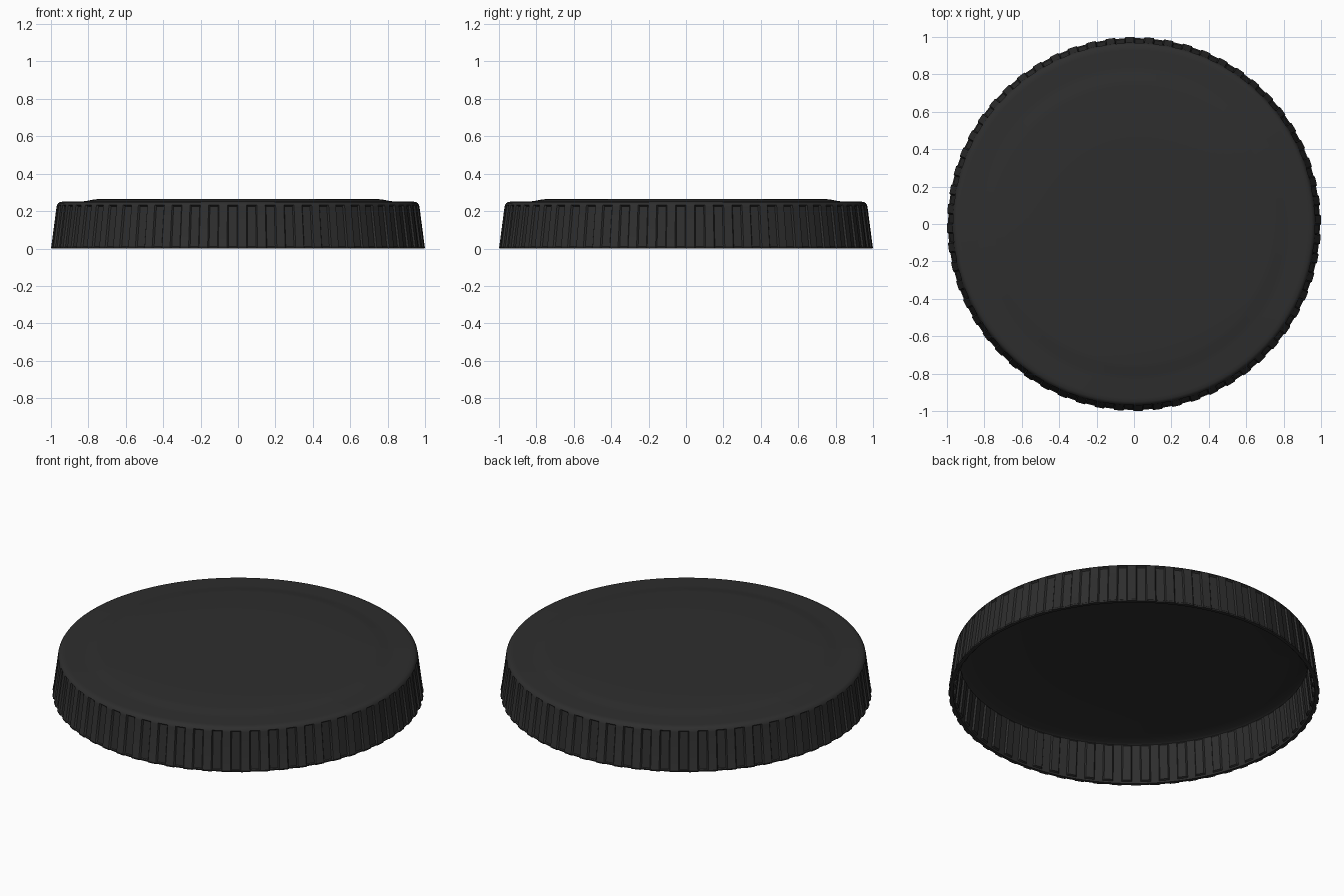
import bpy, bmesh, math

if "Cube" in bpy.data.objects:
    bpy.data.objects.remove(bpy.data.objects["Cube"])

RIBS = 60          # grip ribs around the skirt
STEPS = 4          # points per rib: two on the rib, two in the groove
N = RIBS * STEPS
DEPTH = 0.010      # groove depth

# Cross-section from outer top centre, over the rim, to the inner ceiling:
# radius, height, groove amount (positive cuts the outside, negative the inside)
profile = [
    (0.40, 0.265, 0), (0.74, 0.265, 0), (0.77, 0.262, 0), (0.81, 0.254, 0),
    (0.84, 0.251, 0), (0.93, 0.251, 0), (0.950, 0.249, 0), (0.961, 0.243, 0),
    (0.968, 0.232, 0), (0.970, 0.225, 1), (0.998, 0.012, 1),
    (1.000, 0.008, 0.6), (0.998, 0.0, 0.6),
    (0.975, 0.0, 0), (0.973, 0.010, 0),
    (0.972, 0.014, 1), (0.951, 0.212, 1),
    (0.948, 0.222, 0), (0.935, 0.230, 0), (0.84, 0.231, 0),
    (0.75, 0.244, 0), (0.40, 0.245, 0),
]

plastic = bpy.data.materials.new("black plastic")
plastic.diffuse_color = (0.027, 0.027, 0.027, 1)
plastic.use_nodes = True
plastic.node_tree.nodes["Principled BSDF"].inputs["Base Color"].default_value = plastic.diffuse_color

bm = bmesh.new()
rings = []
for r, z, groove in profile:
    ring = []
    for i in range(N):
        k = i % STEPS
        # slim shoulders give each rib a steep side
        a = 2 * math.pi * (i // STEPS + (0.0, 0.44, 0.5, 0.94)[k]) / RIBS
        rr = r - (DEPTH * groove if k >= 2 else 0)
        ring.append(bm.verts.new((rr * math.cos(a), rr * math.sin(a), z)))
    rings.append(ring)

# Skin between neighbouring rings
for lo, hi in zip(rings, rings[1:]):
    for i in range(N):
        j = (i + 1) % N
        bm.faces.new((lo[i], hi[i], hi[j], lo[j]))

# Close the top and the ceiling
bm.faces.new(rings[0])
bm.faces.new(rings[-1][::-1])
bmesh.ops.recalc_face_normals(bm, faces=bm.faces)

mesh = bpy.data.meshes.new("jar_lid")
bm.to_mesh(mesh)
bm.free()
mesh.materials.append(plastic)
lid = bpy.data.objects.new("jar_lid", mesh)
bpy.context.collection.objects.link(lid)
bpy.context.view_layer.objects.active = lid
lid.select_set(True)
bpy.ops.object.shade_smooth_by_angle(angle=math.radians(35))
